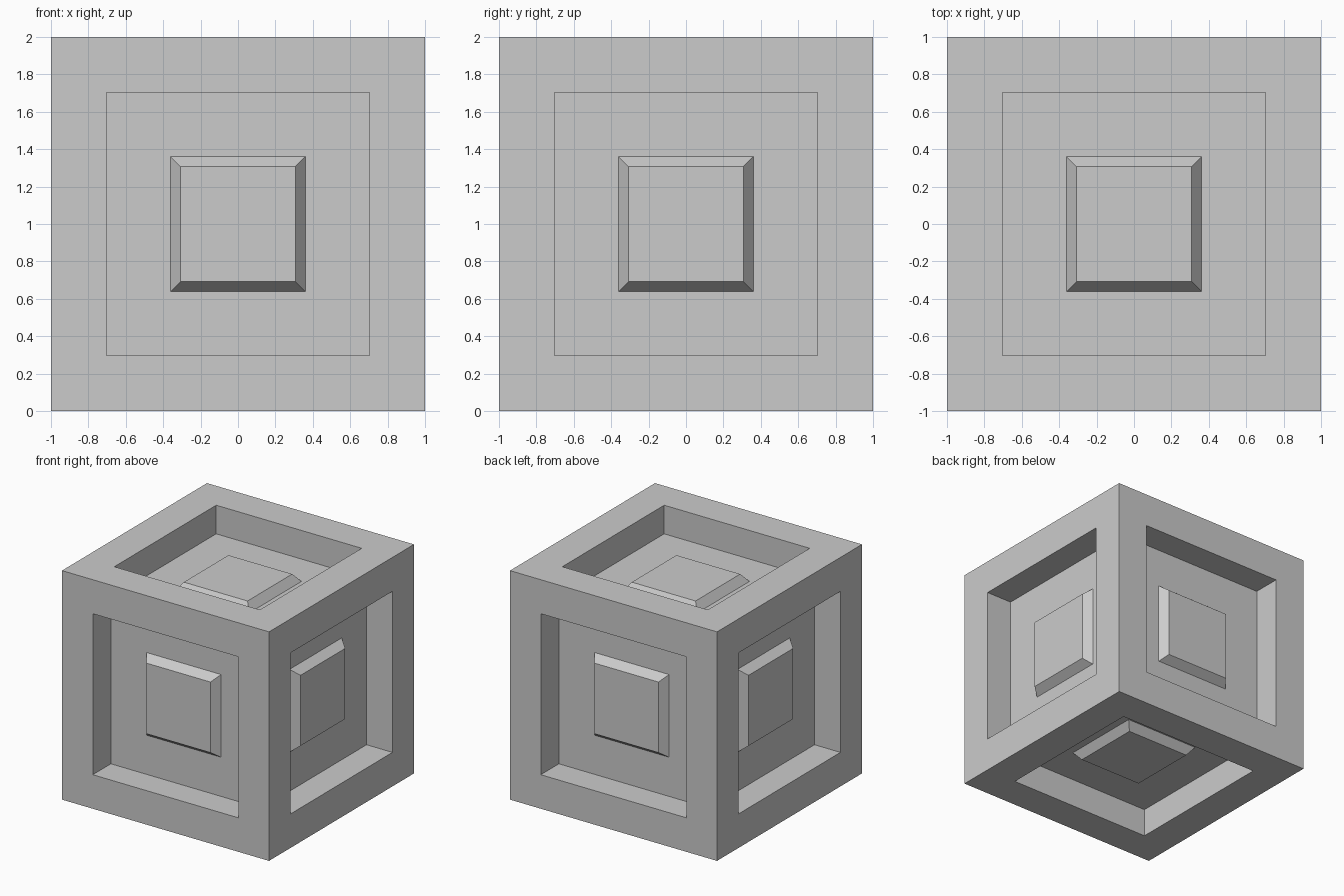
import bpy, bmesh
from mathutils import Matrix

if "Cube" in bpy.data.objects:
    bpy.data.objects.remove(bpy.data.objects["Cube"])

# Cube standing on the ground
bm = bmesh.new()
bmesh.ops.create_cube(bm, size=2.0, matrix=Matrix.Translation((0, 0, 1)))
panels = bm.faces[:]

# On every side: frame border, recess wall, floor border, raised bevelled pad
for thickness, depth in ((0.297, 0), (0, -0.25), (0.342, 0), (0.053, 0.07)):
    bmesh.ops.inset_individual(bm, faces=panels, thickness=thickness,
                               depth=depth, use_even_offset=True)

bm.normal_update()
mesh = bpy.data.meshes.new("panelled_cube")
bm.to_mesh(mesh)
bm.free()
bpy.context.collection.objects.link(bpy.data.objects.new("panelled_cube", mesh))
